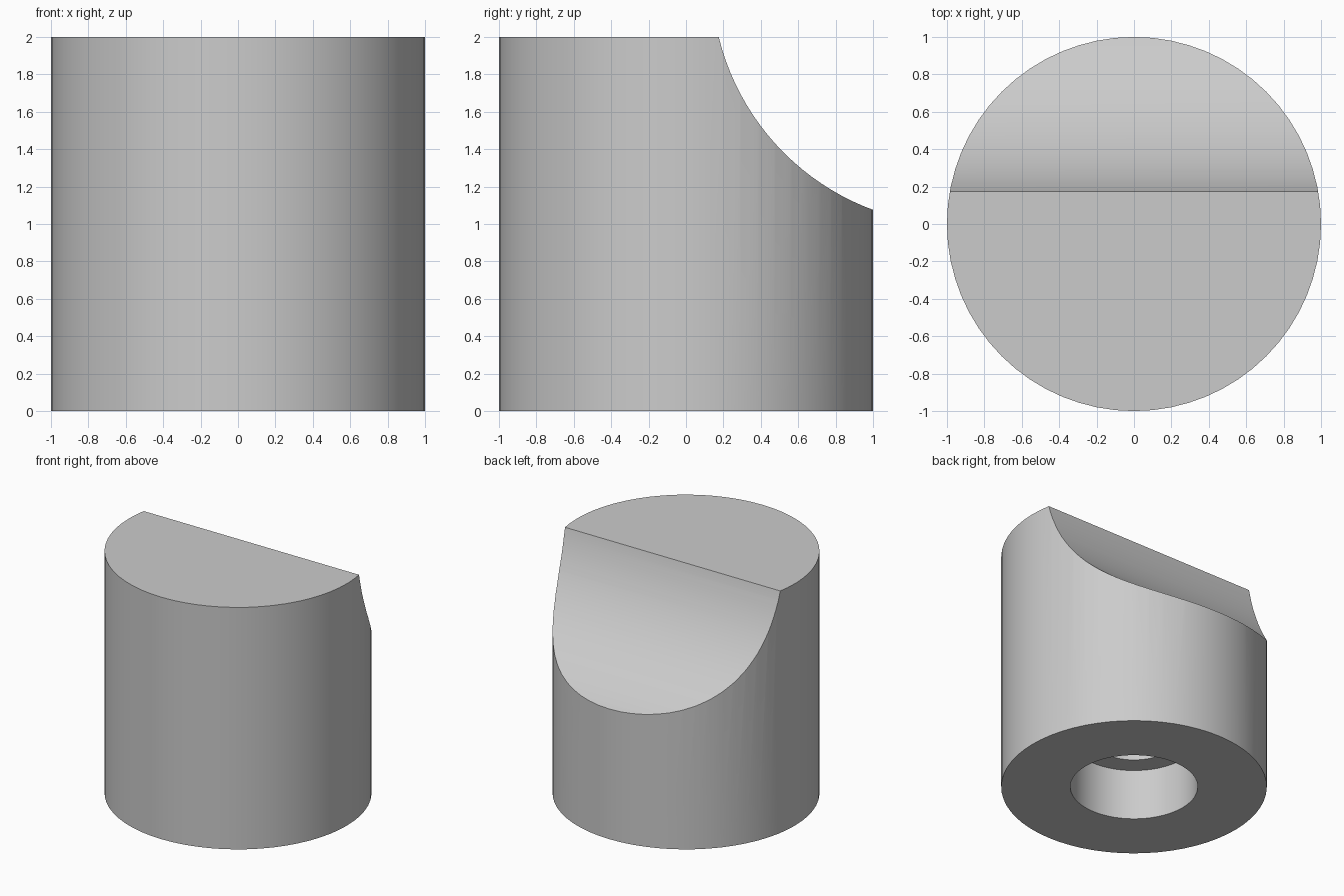
import bpy, math

if "Cube" in bpy.data.objects:
    bpy.data.objects.remove(bpy.data.objects["Cube"])


def cylinder(name, radius, depth, location, segments=64, rotation=(0, 0, 0)):
    bpy.ops.mesh.primitive_cylinder_add(vertices=segments, radius=radius, depth=depth,
                                        location=location, rotation=rotation)
    obj = bpy.context.object
    obj.name = name
    return obj


def cut(target, cutter):
    cutter.hide_render = True
    mod = target.modifiers.new(cutter.name, 'BOOLEAN')
    mod.operation = 'DIFFERENCE'
    mod.solver = 'EXACT'
    mod.object = cutter
    bpy.context.view_layer.objects.active = target
    bpy.ops.object.modifier_apply(modifier=mod.name)
    bpy.data.objects.remove(cutter, do_unlink=True)


# Round body
body = cylinder("round_body", 1.0, 2.0, (0, 0, 1))

# Concave scoop across the back of the top
cut(body, cylinder("scoop_cutter", 1.32, 3.0, (0, 1.457, 2.314), 128,
                   (0, math.pi / 2, 0)))

# Stepped socket in the underside: wide mouth, narrower bore above
cut(body, cylinder("socket_cutter", 0.48, 0.84, (0, 0, 0)))
cut(body, cylinder("bore_cutter", 0.32, 0.6, (0, 0, 0.5)))

# Smooth curved walls, sharp rims
bpy.ops.object.select_all(action='DESELECT')
body.select_set(True)
bpy.context.view_layer.objects.active = body
bpy.ops.object.shade_smooth_by_angle(angle=math.radians(30))
